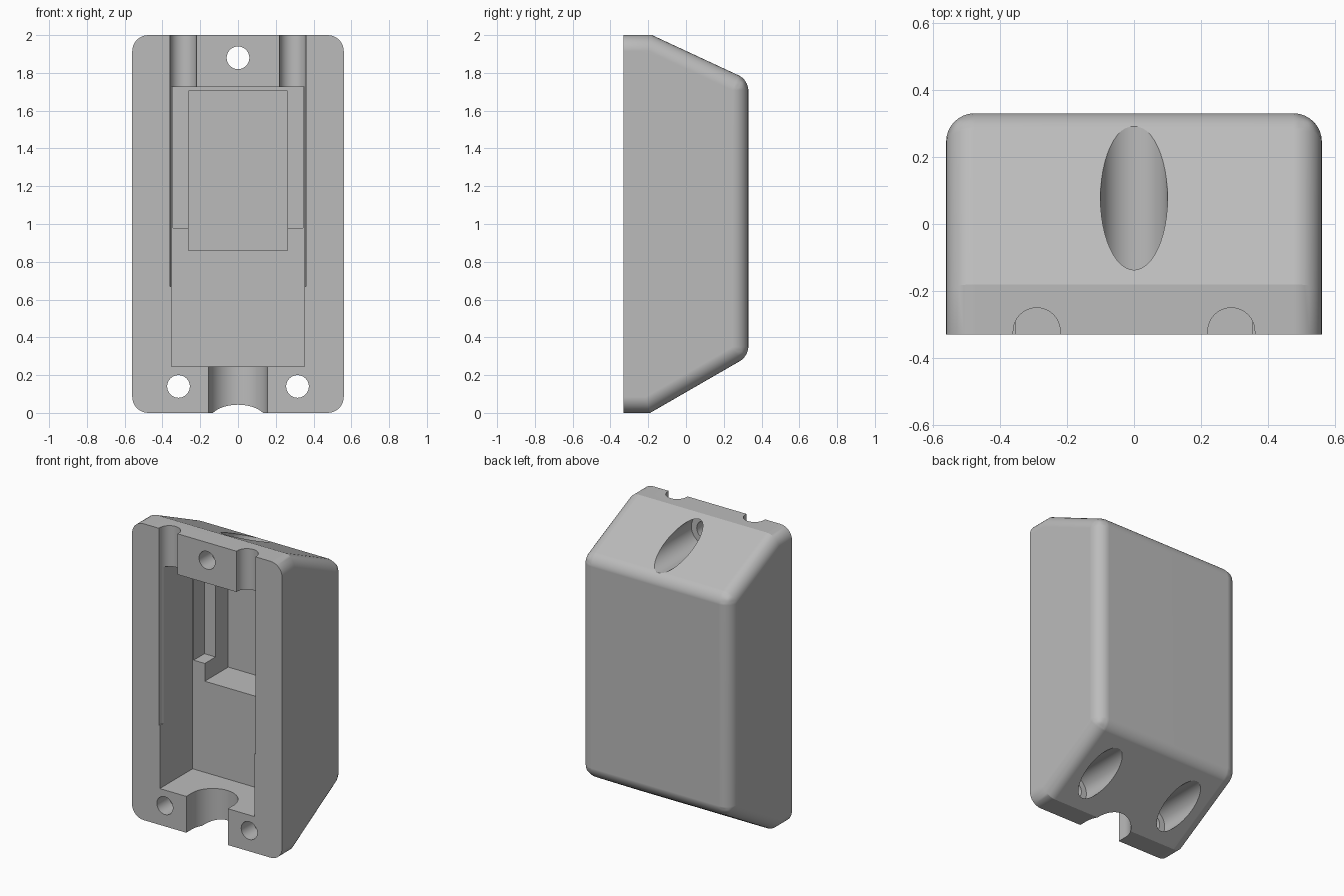
import bpy, bmesh, math

if "Cube" in bpy.data.objects:
    bpy.data.objects.remove(bpy.data.objects["Cube"], do_unlink=True)

HALF_W, HALF_D, HEIGHT = 0.56, 0.33, 2.0
ROUND = 0.085
FRONT = -HALF_D
OUT = FRONT - 0.1          # cutters start just in front of the open face

grey = bpy.data.materials.new("plain grey")
grey.use_nodes = True
grey.diffuse_color = (0.5, 0.5, 0.5, 1)
grey.node_tree.nodes["Principled BSDF"].inputs["Base Color"].default_value = (0.5, 0.5, 0.5, 1)


def prism(name, outline, axis, lo, hi):
    """Extrude a 2D outline along an axis; the outline uses the other two axes in order."""
    def place(p, t):
        co = list(p)
        co.insert("xyz".index(axis), t)
        return co
    bm = bmesh.new()
    ends = [[bm.verts.new(place(p, t)) for p in outline] for t in (lo, hi)]
    for ring in ends:
        bm.faces.new(ring)
    n = len(outline)
    for i in range(n):
        j = (i + 1) % n
        bm.faces.new((ends[0][i], ends[0][j], ends[1][j], ends[1][i]))
    bmesh.ops.recalc_face_normals(bm, faces=bm.faces[:])
    mesh = bpy.data.meshes.new(name)
    bm.to_mesh(mesh)
    bm.free()
    ob = bpy.data.objects.new(name, mesh)
    bpy.context.collection.objects.link(ob)
    mesh.materials.append(grey)
    return ob


def arc(cx, cy, r, start=0.0, sweep=360.0, steps=48):
    count = steps if sweep >= 360 else steps + 1
    angles = [math.radians(start + sweep * i / steps) for i in range(count)]
    return [(cx + r * math.cos(a), cy + r * math.sin(a)) for a in angles]


def rect(x0, x1, z0, z1):
    return [(x0, z0), (x1, z0), (x1, z1), (x0, z1)]


def channel(cx, cy, r):
    """Round-bottomed slot outline, open to the front."""
    return arc(cx, cy, r, 0, 180, 32) + [(cx - r, OUT), (cx + r, OUT)]


def apply(ob, mod):
    bpy.context.view_layer.objects.active = ob
    bpy.ops.object.modifier_apply(modifier=mod.name)


def cut(ob, cutter):
    cutter.hide_render = True
    mod = ob.modifiers.new("cut", "BOOLEAN")
    mod.operation, mod.solver, mod.object = "DIFFERENCE", "EXACT", cutter
    apply(ob, mod)
    bpy.data.objects.remove(cutter, do_unlink=True)


# Outer body: sloped side profile
shell = prism("enclosure_shell",
              [(FRONT, 0), (-0.19, 0), (HALF_D, 0.3), (HALF_D, 1.763), (-0.18, HEIGHT), (FRONT, HEIGHT)],
              "x", -HALF_W, HALF_W)

# Round every edge except the front rim and the two shallow creases
bm = bmesh.new()
bm.from_mesh(shell.data)
weight = bm.edges.layers.float.new("bevel_weight_edge")
for e in bm.edges:
    a, b = (v.co for v in e.verts)
    across = abs(a.x - b.x) > 0.1
    on_front = max(a.y, b.y) < FRONT + 0.01
    if across:
        e[weight] = math.tan(e.calc_face_angle() / 2) if a.y > 0 else 0.0
    elif not on_front:
        e[weight] = 1.0
bm.to_mesh(shell.data)
bm.free()
bevel = shell.modifiers.new("round", "BEVEL")
bevel.limit_method = "WEIGHT"
bevel.width = ROUND
bevel.segments = 8
apply(shell, bevel)

# Stepped interior: main cavity, middle recess, deep pocket
for name, outline, depth in (("main_cavity", rect(-0.353, 0.353, 0.245, 1.725), 0.02),
                             ("middle_recess", rect(-0.345, 0.345, 0.98, 1.724), 0.135),
                             ("deep_pocket", rect(-0.262, 0.262, 0.86, 1.705), 0.27)):
    cut(shell, prism(name, outline, "y", OUT, depth))

# Cable channels: two at the top, one wide one at the bottom
for side in (-1, 1):
    cut(shell, prism("top_channel", channel(side * 0.29, -0.32, 0.07), "z", 0.67, HEIGHT + 0.1))
cut(shell, prism("bottom_channel", channel(0, -0.27, 0.155), "z", -0.1, 0.3))

# Screw holes with counterbores opening on the sloped ends
for x, z in ((0, 1.88), (-0.315, 0.14), (0.315, 0.14)):
    cut(shell, prism("counterbore", arc(x, z, 0.1), "y", -0.2, HALF_D + 0.1))
    cut(shell, prism("screw_hole", arc(x, z, 0.06), "y", OUT, 0))

# Smooth rounds, crisp creases
bpy.ops.object.select_all(action="DESELECT")
shell.select_set(True)
bpy.context.view_layer.objects.active = shell
bpy.ops.object.shade_smooth_by_angle(angle=math.radians(20))
normals = shell.modifiers.new("flat_panels", "WEIGHTED_NORMAL")
normals.keep_sharp = True
